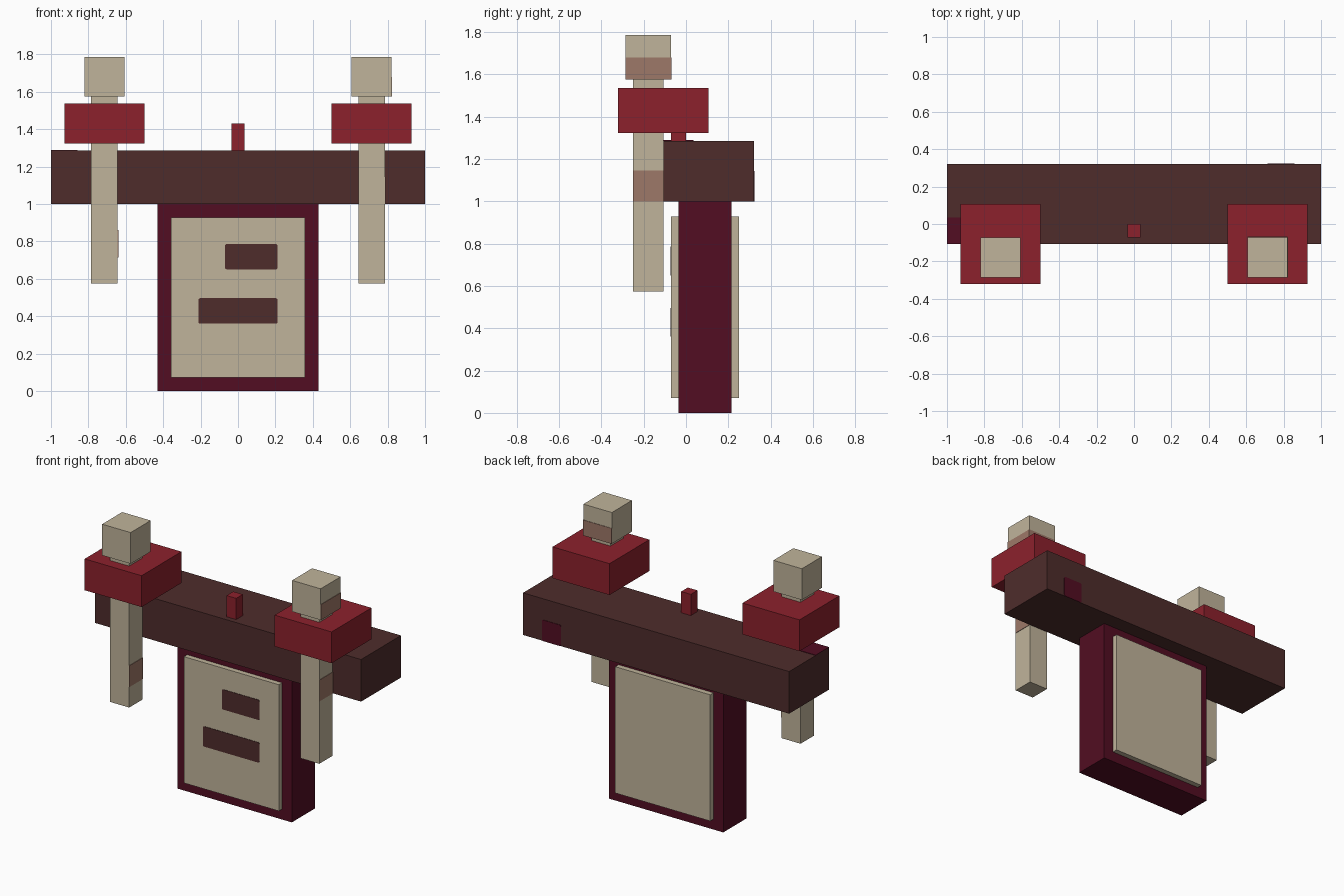
import bpy
import bmesh
from mathutils import Vector

cube = bpy.data.objects.get("Cube")
if cube:
    bpy.data.objects.remove(cube, do_unlink=True)


def material(name, hex_code):
    """Flat material from a hex colour, converted to linear values."""
    srgb = [int(hex_code[i:i + 2], 16) / 255 for i in (0, 2, 4)]
    colour = [((c + 0.055) / 1.055) ** 2.4 for c in srgb] + [1.0]
    mat = bpy.data.materials.new(name)
    mat.use_nodes = True
    mat.diffuse_color = colour
    shader = next(n for n in mat.node_tree.nodes if n.type == 'BSDF_PRINCIPLED')
    shader.inputs["Base Color"].default_value = colour
    return mat


BEIGE = material("beige", "c0b49b")
RED = material("red", "8c212c")
BROWN = material("dark brown", "4e2c2b")
MAROON = material("maroon", "520d22")
BLUSH = material("dusty pink", "9e7868")


def box(name, x, y, z, mat, round_axis=None):
    """Box spanning three ranges; edges along round_axis may be rounded."""
    low, high = (Vector(v) for v in zip(x, y, z))
    bm = bmesh.new()
    bmesh.ops.create_cube(bm, size=1)
    for v in bm.verts:
        v.co = Vector(((low + high)[i] / 2 + v.co[i] * (high - low)[i]) for i in range(3))
    if round_axis is not None:
        edges = [e for e in bm.edges
                 if abs(e.verts[0].co[round_axis] - e.verts[1].co[round_axis]) > 1e-4]
        bmesh.ops.bevel(bm, geom=edges, offset=0.01, segments=2, profile=0.5,
                        affect='EDGES')
    mesh = bpy.data.meshes.new(name)
    bm.to_mesh(mesh)
    bm.free()
    mesh.materials.append(mat)
    obj = bpy.data.objects.new(name, mesh)
    bpy.context.collection.objects.link(obj)
    return obj


T = 0.003  # thickness of painted plates

# Body, crossbeam and top nub
box("body", (-0.43, 0.43), (-0.036, 0.214), (0, 1.0), MAROON)
box("body_panels", (-0.357, 0.357), (-0.071, 0.25), (0.071, 0.929), BEIGE)
box("crossbeam", (-1, 1), (-0.107, 0.321), (1.0, 1.286), BROWN)
box("top_nub", (-0.036, 0.036), (-0.071, 0), (1.286, 1.43), RED)

# Painted marks on the front panel and crossbeam
box("upper_mark", (-0.07, 0.212), (-0.071 - T, -0.071), (0.65, 0.786), BROWN, 1)
box("lower_mark", (-0.212, 0.212), (-0.071 - T, -0.071), (0.36, 0.497), BROWN, 1)
box("beam_back_mark", (0.714, 0.857), (0.321, 0.321 + T), (1.0, 1.143), MAROON, 1)
box("beam_top_mark", (-1, -0.857), (-0.107, 0.036), (1.286, 1.286 + T), MAROON)

# Side posts with collars and caps
for side, s in (("left", 1), ("right", -1)):
    def span(a, b):
        return sorted((s * a, s * b))
    box(side + "_post", span(0.643, 0.786), (-0.25, -0.107), (0.575, 1.6), BEIGE)
    box(side + "_collar", span(0.5, 0.928), (-0.321, 0.107), (1.323, 1.536), RED)
    box(side + "_cap", span(0.607, 0.821), (-0.286, -0.071), (1.575, 1.787), BEIGE)

# Pink bands on the posts and the left cap
box("left_post_band", (0.786, 0.786 + T), (-0.25, -0.107), (1.0, 1.145), BLUSH)
box("right_post_band", (-0.643, -0.643 + T), (-0.25, -0.107), (0.715, 0.86), BLUSH)
box("left_cap_side_band", (0.821, 0.821 + T), (-0.286, -0.071), (1.575, 1.68), BLUSH)
box("left_cap_back_band", (0.607, 0.821), (-0.071, -0.071 + T), (1.575, 1.68), BLUSH)
